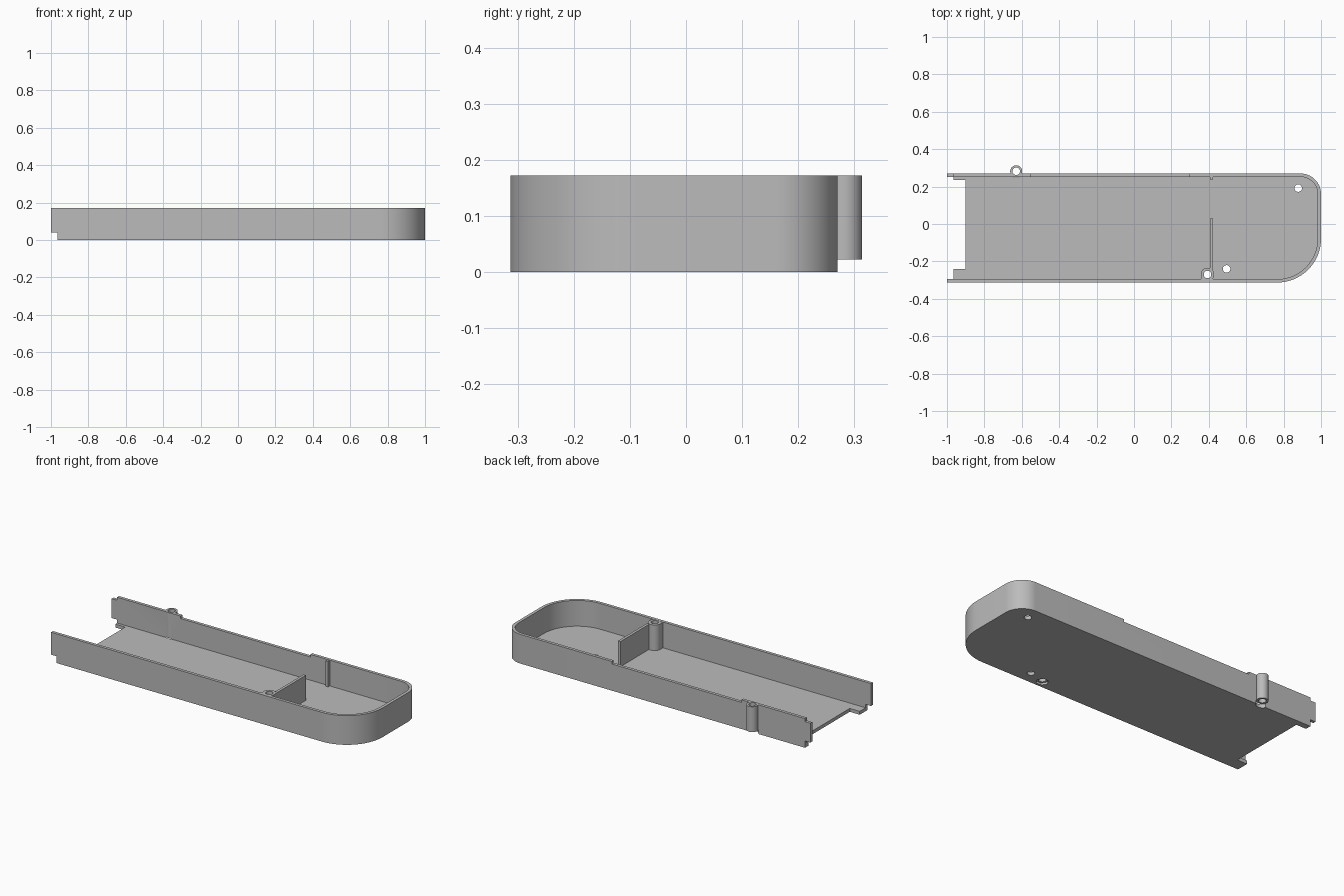
import bpy, bmesh
from math import sin, cos, pi, radians

default = bpy.data.objects.get("Cube")
if default:
    bpy.data.objects.remove(default)

grey = bpy.data.materials.new("plain grey")
grey.use_nodes = True
COLOUR = (0.5, 0.5, 0.5, 1)
grey.diffuse_color = COLOUR
grey.node_tree.nodes["Principled BSDF"].inputs["Base Color"].default_value = COLOUR

LEFT, RIGHT, FRONT, BACK, TOP = -1, 1, -0.313, 0.27, 0.172
WALL, FLOOR = 0.018, 0.02


def prism(name, outline, z0, z1):
    """Extrude a counter-clockwise outline from z0 to z1."""
    bm = bmesh.new()
    face = bm.faces.new([bm.verts.new((x, y, z0)) for x, y in outline])
    new = bmesh.ops.extrude_face_region(bm, geom=[face])["geom"]
    verts = [v for v in new if isinstance(v, bmesh.types.BMVert)]
    bmesh.ops.translate(bm, verts=verts, vec=(0, 0, z1 - z0))
    bmesh.ops.recalc_face_normals(bm, faces=bm.faces)
    mesh = bpy.data.meshes.new(name)
    bm.to_mesh(mesh)
    bm.free()
    mesh.materials.append(grey)
    ob = bpy.data.objects.new(name, mesh)
    bpy.context.collection.objects.link(ob)
    return ob


def box(name, x0, x1, y0, y1, z0, z1):
    return prism(name, [(x0, y0), (x1, y0), (x1, y1), (x0, y1)], z0, z1)


def arc(cx, cy, r, start, end, n):
    angles = [radians(start + (end - start) * i / n) for i in range(n + 1)]
    return [(cx + r * cos(a), cy + r * sin(a)) for a in angles]


def cylinder(name, x, y, r, z0, z1, sides=32):
    return prism(name, arc(x, y, r, 0, 360, sides)[:-1], z0, z1)


def tray_outline(left, inset):
    """Straight open end on the left, large and small round corners on the right."""
    big, small = 0.235, 0.11
    return ([(left, FRONT + inset)]
            + arc(RIGHT - big, FRONT + big, big - inset, -90, 0, 24)
            + arc(RIGHT - small, BACK - small, small - inset, 0, 90, 16)
            + [(left, BACK - inset)])


def combine(ob, others, operation):
    for other in others:
        mod = ob.modifiers.new(operation, "BOOLEAN")
        mod.operation, mod.solver, mod.object = operation, "EXACT", other
    bpy.context.view_layer.update()
    graph = bpy.context.evaluated_depsgraph_get()
    mesh = bpy.data.meshes.new_from_object(ob.evaluated_get(graph))
    ob.modifiers.clear()
    ob.data = mesh
    for other in others:
        bpy.data.objects.remove(other)


# Tray with floor and walls
tray = prism("tray_shell", tray_outline(LEFT, 0), 0, TOP)
combine(tray, [
    prism("cavity", tray_outline(LEFT - 0.1, WALL), FLOOR, TOP + 0.1),
    box("end_step", -1.1, -0.965, -0.5, 0.5, -0.1, 0.04),
    box("floor_opening", -1.1, -0.9, -0.24, 0.235, -0.1, 0.1),
    box("rim_recess", -0.55, 0.295, 0.24, 0.3, TOP - 0.015, 0.3),
    box("rim_end_recess", -1.1, -0.965, 0.24, 0.3, TOP - 0.018, 0.3),
], "DIFFERENCE")

# Screw posts, divider and rib, overlapping the tray slightly
POST_X, POST_Y, POST_R = 0.393, -0.27, 0.036
EAR_X, EAR_Y, EAR_R = -0.63, 0.282, 0.032
combine(tray, [
    cylinder("inner_post", POST_X, POST_Y, POST_R, 0.01, TOP - 0.001),
    box("post_web", POST_X - POST_R, 0.412, FRONT + 0.005, POST_Y, 0.01, TOP - 0.001),
    box("post_fill", POST_X, 0.412, POST_Y, POST_Y + POST_R, 0.01, TOP - 0.001),
    box("divider", 0.406, 0.422, FRONT + 0.006, 0.03, 0.01, TOP - 0.004),
    box("rib", 0.406, 0.422, 0.237, BACK - 0.005, 0.01, TOP - 0.004),
    cylinder("outer_post", EAR_X, EAR_Y, EAR_R, 0.012, TOP - 0.0005),
], "UNION")

# Screw holes, plus the recesses under both posts
holes = [cylinder("hole", x, y, 0.02, -0.1, 0.3)
         for x, y in [(POST_X, POST_Y), (EAR_X, EAR_Y), (0.495, -0.24), (0.878, 0.192)]]
holes.append(cylinder("nut_pocket", POST_X, POST_Y, 0.034, -0.1, 0.012, 6))
holes.append(cylinder("head_recess", EAR_X, EAR_Y, EAR_R + 0.002, -0.1, 0.022))
combine(tray, holes, "DIFFERENCE")

# Smooth curves, crisp edges
bpy.ops.object.select_all(action="DESELECT")
tray.select_set(True)
bpy.context.view_layer.objects.active = tray
bpy.ops.object.shade_smooth_by_angle(angle=radians(30))
